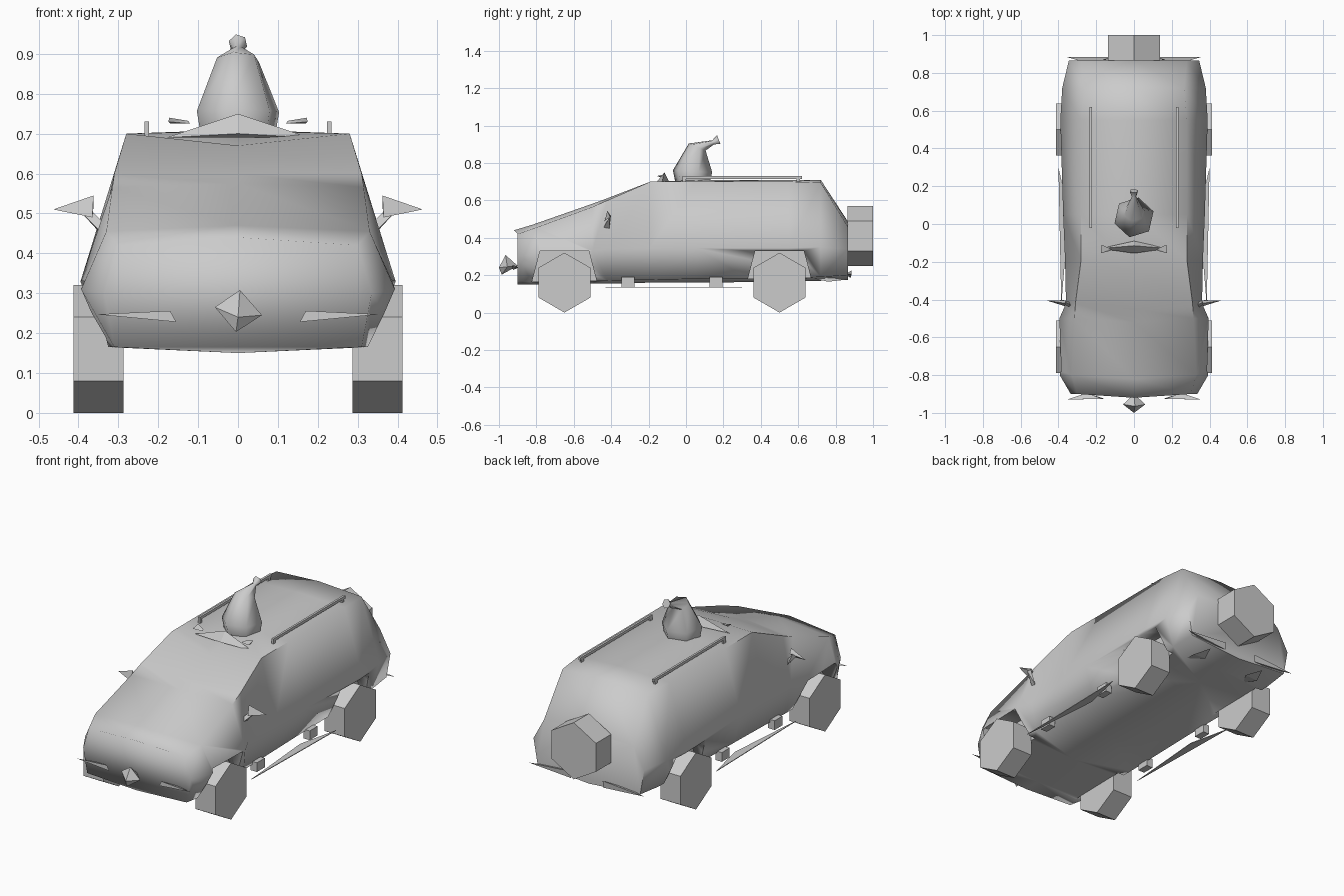
import bpy, bmesh, math
from mathutils import Vector, Matrix

if "Cube" in bpy.data.objects:
    bpy.data.objects.remove(bpy.data.objects["Cube"], do_unlink=True)

grey = bpy.data.materials.new("plain_grey")
grey.use_nodes = True
grey.diffuse_color = (0.6, 0.6, 0.6, 1)
grey.node_tree.nodes["Principled BSDF"].inputs["Base Color"].default_value = (0.6, 0.6, 0.6, 1)


def make(name, bm, angle=0):
    bmesh.ops.recalc_face_normals(bm, faces=bm.faces)
    mesh = bpy.data.meshes.new(name)
    bm.to_mesh(mesh)
    bm.free()
    mesh.materials.append(grey)
    ob = bpy.data.objects.new(name, mesh)
    bpy.context.collection.objects.link(ob)
    if angle:
        smooth(ob, angle)
    return ob


def smooth(ob, angle):
    bpy.ops.object.select_all(action="DESELECT")
    ob.select_set(True)
    bpy.context.view_layer.objects.active = ob
    bpy.ops.object.shade_smooth_by_angle(angle=math.radians(angle))


def loft(name, rings, angle=0):
    """Skin closed rings of equal length and cap both ends."""
    bm = bmesh.new()
    rows = [[bm.verts.new(p) for p in r] for r in rings]
    for a, b in zip(rows, rows[1:]):
        for i in range(len(a)):
            j = (i + 1) % len(a)
            bm.faces.new((a[i], a[j], b[j], b[i]))
    bm.faces.new(rows[0])
    bm.faces.new(rows[-1])
    return make(name, bm, angle)


def hull(name, points, mirror=1):
    """Small convex shard around a few points."""
    bm = bmesh.new()
    for x, y, z in points:
        bm.verts.new((x * mirror, y, z))
    bmesh.ops.convex_hull(bm, input=bm.verts)
    return make(name, bm)


def box(name, lo, hi, mirror=1):
    return hull(name, [(x, y, z) for x in (lo[0], hi[0])
                       for y in (lo[1], hi[1]) for z in (lo[2], hi[2])], mirror)


def hex_wheel(name, centre, depth, axis):
    bm = bmesh.new()
    bmesh.ops.create_cone(bm, cap_ends=True, segments=6, radius1=0.16, radius2=0.16, depth=depth)
    # Turn the disc so that one corner points straight up
    turn = Matrix.Rotation(math.pi / 2, 4, "Y") if axis == "X" else Matrix.Rotation(math.pi / 2, 4, "X")
    spin = Matrix.Rotation(0 if axis == "X" else math.pi / 6, 4, "Z")
    bm.transform(turn @ spin)
    top = max(v.co.z for v in bm.verts)
    if top < 0.159:
        bm.transform(Matrix.Rotation(math.pi / 6, 4, axis))
    bm.transform(Matrix.Translation(Vector(centre)))
    return make(name, bm)


# Body: y, keel z, sill x z, waist x z, top edge x z, ridge y shift, ridge z
sections = [
    (-0.90, 0.15, 0.31, 0.165, 0.335, 0.30, 0.30, 0.42, -0.02, 0.44),
    (-0.80, 0.15, 0.33, 0.165, 0.393, 0.31, 0.33, 0.455, -0.02, 0.47),
    (-0.50, 0.155, 0.33, 0.17, 0.395, 0.33, 0.315, 0.565, -0.02, 0.575),
    (-0.42, 0.155, 0.33, 0.17, 0.36, 0.34, 0.31, 0.60, -0.03, 0.60),
    (-0.19, 0.16, 0.33, 0.175, 0.365, 0.345, 0.28, 0.70, -0.06, 0.67),
    (0.05, 0.16, 0.33, 0.18, 0.375, 0.345, 0.28, 0.70, 0, 0.707),
    (0.55, 0.165, 0.33, 0.185, 0.39, 0.345, 0.28, 0.70, 0, 0.71),
    (0.72, 0.17, 0.33, 0.19, 0.38, 0.35, 0.265, 0.695, 0, 0.71),
    (0.865, 0.175, 0.32, 0.20, 0.345, 0.34, 0.28, 0.46, 0.005, 0.48),
]
rings = []
for y, kz, sx, sz, wx, wz, tx, tz, ry, rz in sections:
    half = [(sx, y, sz), (wx, y, wz), (tx, y, tz)]
    rings.append([(0, y, kz)] + half + [(0, y + ry, rz)]
                 + [(-x, yy, z) for x, yy, z in reversed(half)])
body = loft("car_body", rings)

# Wheel arches cut from the lower flanks
for side in (1, -1):
    for wy in (-0.65, 0.50):
        outline = [(-0.19, 0.10), (-0.13, 0.33), (0.13, 0.33), (0.19, 0.10)]
        cutter = hull("arch_cutter", [(x, wy + dy, z) for x in (0.29, 0.5) for dy, z in outline], side)
        cutter.hide_render = True
        mod = body.modifiers.new("arch", "BOOLEAN")
        mod.operation, mod.object, mod.solver = "DIFFERENCE", cutter, "EXACT"
        bpy.context.view_layer.objects.active = body
        bpy.ops.object.modifier_apply(modifier=mod.name)
        bpy.data.objects.remove(cutter, do_unlink=True)
smooth(body, 76)

# Spare wheel
hex_wheel("spare_wheel", (0, 0.932, 0.41), 0.135, "Y")

for side, tag in ((1, "left"), (-1, "right")):
    # Road wheels
    hex_wheel(f"front_wheel_{tag}", (0.35 * side, -0.65, 0.16), 0.125, "X")
    hex_wheel(f"rear_wheel_{tag}", (0.35 * side, 0.50, 0.16), 0.125, "X")

    # Door mirror: stem and pointed shell
    hull(f"mirror_stem_{tag}", [(0.335, -0.43, 0.475), (0.345, -0.41, 0.45), (0.345, -0.44, 0.455),
                                (0.40, -0.41, 0.51), (0.385, -0.40, 0.525)], side)
    hull(f"mirror_{tag}", [(0.362, -0.42, 0.545), (0.365, -0.435, 0.49), (0.362, -0.405, 0.52),
                           (0.463, -0.405, 0.51)], side)

    # Roof rail with end feet
    hull(f"roof_rail_{tag}", [(x, y, z) for x in (0.223, 0.235)
                              for y, z in ((-0.02, 0.715), (-0.02, 0.73), (0.62, 0.715), (0.62, 0.73))], side)
    for y in (-0.01, 0.60):
        box(f"rail_foot_{tag}", (0.223, y - 0.01, 0.69), (0.235, y + 0.01, 0.72), side)

    # Side step and its brackets
    hull(f"side_step_{tag}", [(0.385, -0.43, z) for z in (0.134, 0.138)]
         + [(x, y, z) for x, y in ((0.40, 0.30), (0.345, 0.06)) for z in (0.134, 0.138)], side)
    for y in (-0.31, 0.16):
        box(f"step_bracket_{tag}", (0.32, y - 0.035, 0.138), (0.36, y + 0.035, 0.19), side)

    # Front lamp shard and rear bumper shard
    hull(f"front_lamp_{tag}", [(0.355, -0.93, 0.247), (0.17, -0.925, 0.256), (0.155, -0.925, 0.228),
                               (0.25, -0.895, 0.24)], side)
    hull(f"rear_bumper_{tag}", [(0.36, 0.885, 0.205), (0.10, 0.885, 0.225), (0.10, 0.88, 0.185),
                                (0.24, 0.85, 0.205)], side)
    hull(f"exhaust_{tag}", [(0.20, 0.67, 0.185), (0.14, 0.76, 0.17), (0.22, 0.76, 0.165),
                            (0.18, 0.85, 0.175), (0.18, 0.76, 0.19)], side)

    # Small spot lamp beside the roof bar
    hull(f"roof_lamp_{tag}", [(0.12, -0.14, 0.725), (0.125, -0.13, 0.732), (0.175, -0.155, 0.73),
                              (0.172, -0.11, 0.74), (0.17, -0.13, 0.725)], side)

# Low arched roof bar
hull("roof_bar", [(-0.18, -0.13, 0.69), (0.18, -0.13, 0.69), (0, -0.115, 0.75),
                  (0, -0.155, 0.70), (0, -0.09, 0.70)])

# Nose lamp: tilted diamond tapering towards the grille
hull("nose_lamp", [(-0.058, -0.955, 0.265), (0.06, -0.955, 0.245), (0.005, -0.965, 0.308),
                   (-0.005, -0.985, 0.203), (0, -1.0, 0.24), (0, -0.90, 0.25)])

# Tied sack leaning backwards, with pinched neck and flared tip
sack = []
for y, z, rx, ry, tilt in ((0.035, 0.70, 0.098, 0.095, 0), (0.035, 0.755, 0.108, 0.108, 0.05),
                           (0.06, 0.885, 0.055, 0.05, 0.4), (0.145, 0.91, 0.012, 0.012, 1.2),
                           (0.175, 0.925, 0.024, 0.026, 1.2)):
    ring = []
    for i in range(6):
        a = math.tau * i / 6 + 0.3
        d = ry * math.sin(a)
        ring.append((rx * math.cos(a), y + d * math.cos(tilt), z - d * math.sin(tilt)))
    sack.append(ring)
loft("roof_sack", sack, 60)
